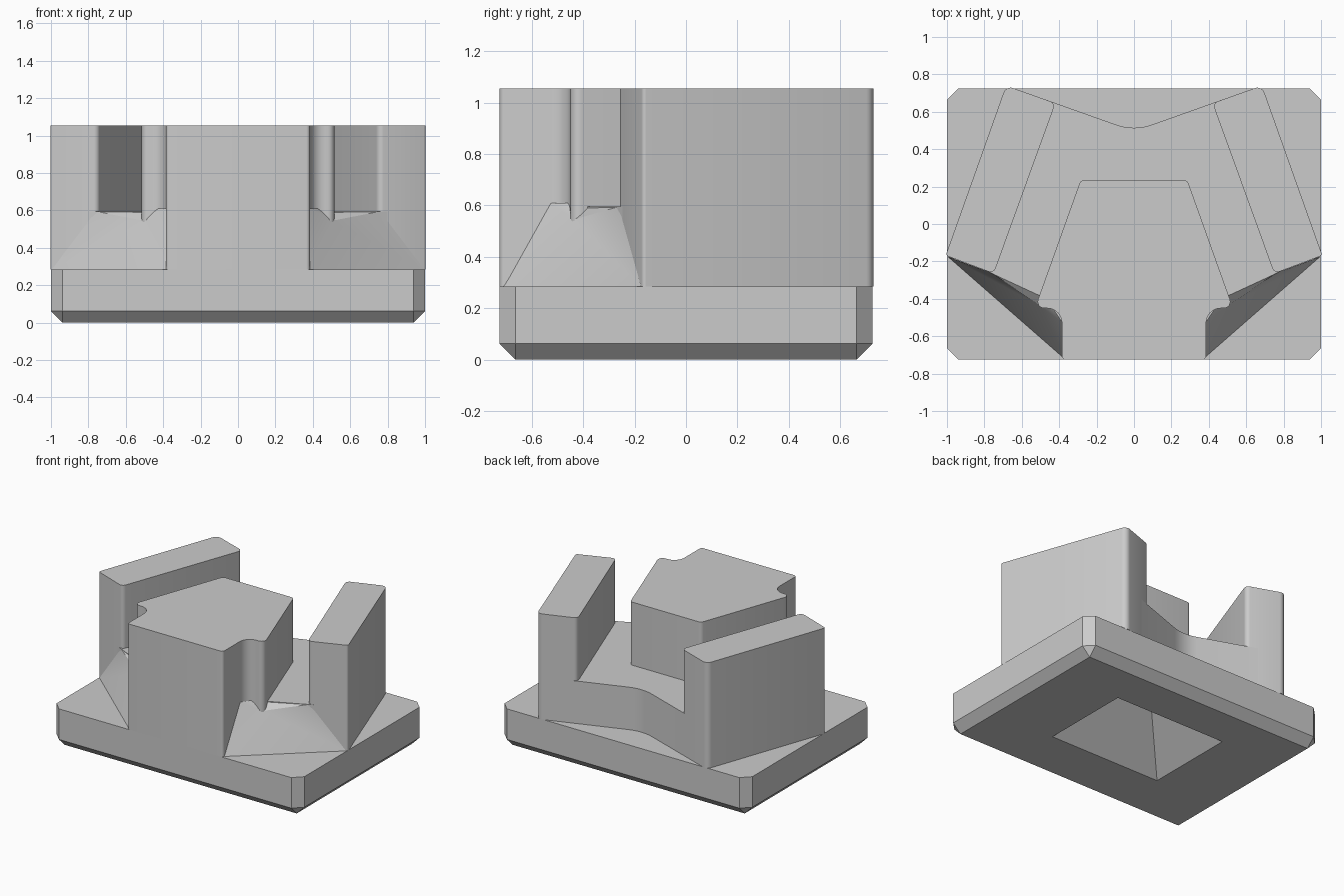
import bpy, bmesh, math
from mathutils import Vector

cube = bpy.data.objects.get("Cube")
if cube:
    bpy.data.objects.remove(cube, do_unlink=True)

BASE_TOP, FLOOR, TOP = 0.285, 0.595, 1.055
SIGNS = (-1, 1)

grey = bpy.data.materials.new("plain grey")
grey.use_nodes = True
grey.diffuse_color = (0.6, 0.6, 0.6, 1)
grey.node_tree.nodes["Principled BSDF"].inputs["Base Color"].default_value = (0.6, 0.6, 0.6, 1)


def finish(name, bm, smooth=True):
    bmesh.ops.recalc_face_normals(bm, faces=bm.faces)
    mesh = bpy.data.meshes.new(name)
    bm.to_mesh(mesh)
    bm.free()
    mesh.materials.append(grey)
    obj = bpy.data.objects.new(name, mesh)
    bpy.context.collection.objects.link(obj)
    if smooth:
        bpy.ops.object.select_all(action="DESELECT")
        obj.select_set(True)
        bpy.context.view_layer.objects.active = obj
        bpy.ops.object.shade_smooth_by_angle(angle=math.radians(30))
    return obj


def rounded(corners, steps=6):
    """Outline from (x, y, radius) corners, with an arc at each."""
    out = []
    for i, (x, y, r) in enumerate(corners):
        p = Vector((x, y))
        if r == 0:
            out.append(p)
            continue
        a = (Vector(corners[i - 1][:2]) - p).normalized()
        b = (Vector(corners[(i + 1) % len(corners)][:2]) - p).normalized()
        half = a.angle(b) / 2
        centre = p + (a + b).normalized() * r / math.sin(half)
        start = (p + a * r / math.tan(half) - centre).normalized()
        end = (p + b * r / math.tan(half) - centre).normalized()
        out += [centre + start.slerp(end, k / steps) * r for k in range(steps + 1)]
    return out


def prism(name, corners, z0, z1):
    bm = bmesh.new()
    face = bm.faces.new([bm.verts.new((p.x, p.y, z0)) for p in rounded(corners)])
    ext = bmesh.ops.extrude_face_region(bm, geom=[face], use_keep_orig=True)
    verts = [g for g in ext["geom"] if isinstance(g, bmesh.types.BMVert)]
    bmesh.ops.translate(bm, verts=verts, vec=(0, 0, z1 - z0))
    return finish(name, bm)


def hull(name, points):
    bm = bmesh.new()
    for p in points:
        bm.verts.new(p)
    bmesh.ops.convex_hull(bm, input=bm.verts)
    bmesh.ops.dissolve_limit(bm, angle_limit=0.01, verts=bm.verts, edges=bm.edges)
    return finish(name, bm, smooth=False)


def mirrored(half):
    """Close a +x half outline with its -x reflection."""
    return half + [(-x, y, r) for x, y, r in reversed(half) if x > 0]


# Base plate with clipped corners and a chamfered underside
HX, HY, C = 1.0, 0.725, 0.062
points = [(sx * (HX - C), sy * (HY - C), 0) for sx in SIGNS for sy in SIGNS]
for z in (C, BASE_TOP):
    for sx in SIGNS:
        for sy in SIGNS:
            points += [(sx * HX, sy * (HY - C), z), (sx * (HX - C), sy * HY, z)]
base = hull("base_plate", points)

# Central block with a concave notch on each side
core = prism("centre_block", mirrored([
    (0.285, 0.235, 0.03), (0.53, -0.45, 0.035), (0.385, -0.45, 0.08), (0.385, -0.725, 0.02),
]), BASE_TOP, TOP)

# Raised floor with a shallow V at the back
floor = prism("raised_floor", mirrored([
    (0, 0.497, 0.28), (0.5, 0.6745, 0), (0.8, -0.246, 0), (0.5, -0.385, 0), (0.3, -0.3, 0),
]), BASE_TOP, FLOOR)

for side, s in (("right", -1), ("left", 1)):
    # Slanted side walls
    prism(side + "_wall", [(s * x, y, r) for x, y, r in (
        (1.007, -0.168, 0.015), (0.75, -0.265, 0.03), (0.42, 0.646, 0.03), (0.684, 0.74, 0.04),
    )], BASE_TOP, TOP)

    # Ramps from the floor down to the plate
    bm = bmesh.new()
    outer, front, wall, inner, dip, shoulder, back = [bm.verts.new((s * x, y, z)) for x, y, z in (
        (0.995, -0.175, BASE_TOP), (0.37, -0.722, BASE_TOP), (0.76, -0.262, FLOOR),
        (0.49, -0.383, FLOOR), (0.505, -0.435, 0.545), (0.38, -0.53, 0.61), (0.44, -0.44, 0.61))]
    for tri in ((outer, front, dip), (outer, dip, wall), (wall, dip, inner),
                (front, shoulder, dip), (shoulder, back, dip)):
        bm.faces.new(tri if s > 0 else tri[::-1])
    finish(side + "_ramp", bm)

# Hipped hollow under the plate, cut through the stacked parts
X, Y0, Y1, D = 0.45, -0.3, 0.37, 0.05
mid, rise = (Y0 + Y1) / 2, (Y1 - Y0) / 2
cutter = hull("hollow_cutter",
              [(s * (X + D), y, -D) for s in SIGNS for y in (Y0 - D, Y1 + D)]
              + [(s * (X - rise), mid, rise) for s in SIGNS])
for obj in (base, floor, core):
    mod = obj.modifiers.new("hollow", "BOOLEAN")
    mod.operation = "DIFFERENCE"
    mod.solver = "EXACT"
    mod.object = cutter
    bpy.context.view_layer.objects.active = obj
    bpy.ops.object.modifier_apply(modifier=mod.name)
bpy.data.objects.remove(cutter, do_unlink=True)
